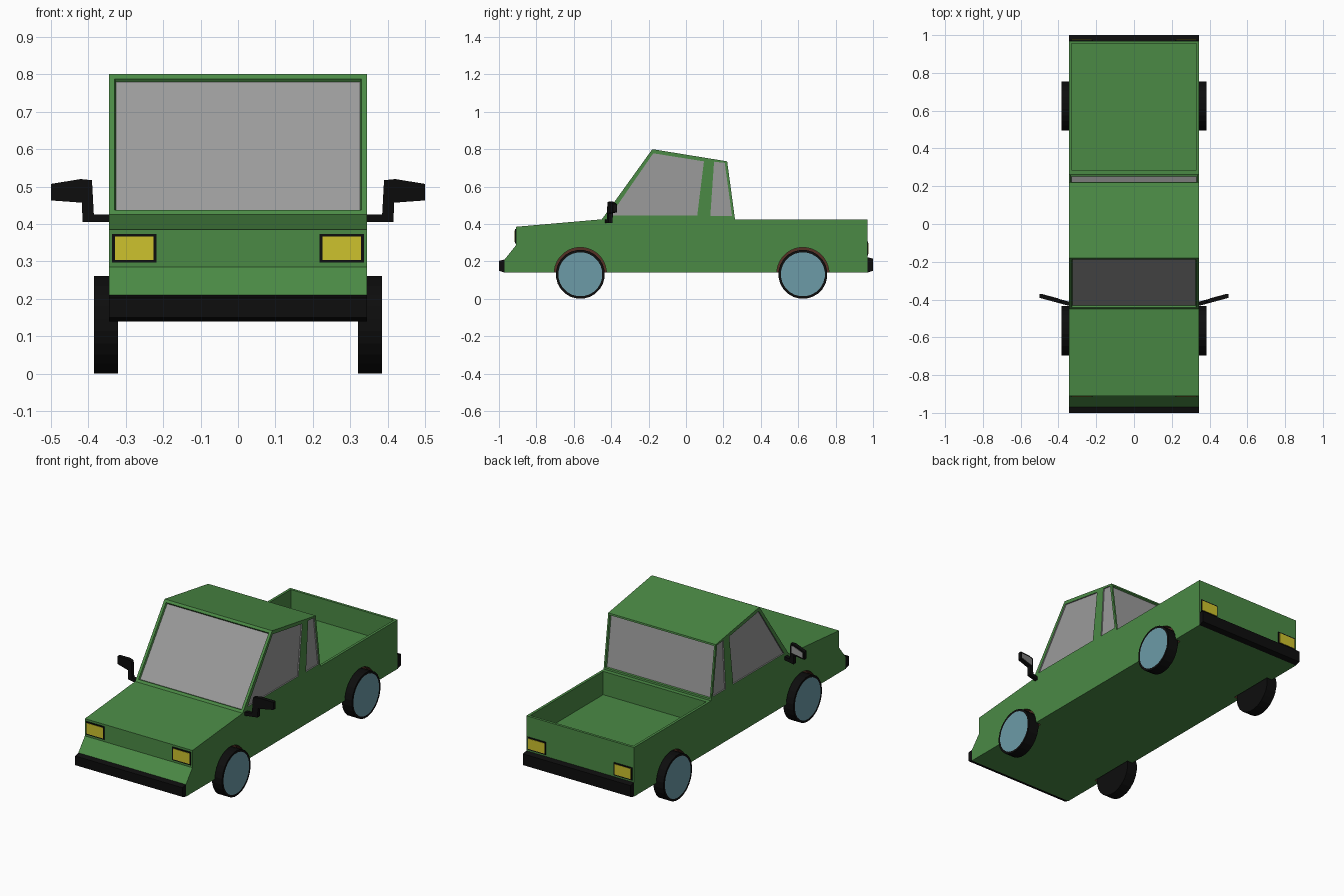
import bpy, bmesh, math

if "Cube" in bpy.data.objects:
    bpy.data.objects.remove(bpy.data.objects["Cube"])


def material(name, rgb):
    m = bpy.data.materials.new(name)
    m.diffuse_color = (*rgb, 1)
    m.use_nodes = True
    m.node_tree.nodes["Principled BSDF"].inputs["Base Color"].default_value = m.diffuse_color
    return m


GREEN = material("green paint", (0.07, 0.255, 0.06))
GLASS = material("grey glass", (0.33, 0.33, 0.33))
BLACK = material("black rubber", (0.004, 0.004, 0.004))
YELLOW = material("yellow lamp", (0.61, 0.54, 0.026))
BLUE = material("blue hub", (0.15, 0.33, 0.39))
BROWN = material("brown arch", (0.09, 0.03, 0.018))


def prism(bm, pts, a, b, axis="x", mat=0, shear=0.0):
    """Extrude a 2D outline from a to b; returns its two end faces.
    axis x: points are (y, z); axis y: points are (x, z), y sheared along |x|."""
    def co(p, t):
        if axis == "x":
            return (t, p[0], p[1])
        return (p[0], t + shear * abs(p[0]), p[1])
    lo = [bm.verts.new(co(p, a)) for p in pts]
    hi = [bm.verts.new(co(p, b)) for p in pts]
    ends = [bm.faces.new(lo), bm.faces.new(hi)]
    n = len(pts)
    sides = [bm.faces.new((lo[i], lo[(i + 1) % n], hi[(i + 1) % n], hi[i])) for i in range(n)]
    for f in ends + sides:
        f.material_index = mat
    bmesh.ops.recalc_face_normals(bm, faces=ends + sides)
    return ends


def rect(u0, u1, v0, v1):
    return [(u0, v0), (u1, v0), (u1, v1), (u0, v1)]


def circle(cy, cz, r, n=24):
    return [(cy + r * math.cos(2 * math.pi * (i + 0.5) / n),
             cz + r * math.sin(2 * math.pi * (i + 0.5) / n)) for i in range(n)]


def finish(name, bm, mats):
    bm.normal_update()
    me = bpy.data.meshes.new(name)
    bm.to_mesh(me)
    bm.free()
    for m in mats:
        me.materials.append(m)
    ob = bpy.data.objects.new(name, me)
    bpy.context.collection.objects.link(ob)
    return ob


W = 0.345
AXLES = {"front": -0.565, "rear": 0.625}

# Body and cab from one side profile
bm = bmesh.new()
prism(bm, [(-0.97, 0.14), (-0.97, 0.21), (-0.91, 0.285), (-0.91, 0.385), (-0.45, 0.425),
           (-0.18, 0.80), (0.22, 0.735), (0.262, 0.425), (0.97, 0.425), (0.97, 0.14)], -W, W)
bm.normal_update()
# Windscreen and rear window: inset, then sunk
panes = [f for f in bm.faces if 0.5 < f.calc_center_median().z < 0.7 and abs(f.normal.x) < 0.1]
for f in panes:
    edge = 0.022 if f.normal.y < 0 else 0.014
    bmesh.ops.inset_individual(bm, faces=[f], thickness=edge)
    bmesh.ops.inset_individual(bm, faces=[f], thickness=0.005, depth=-0.01)
    f.material_index = 1
body = finish("body", bm, [GREEN, GLASS, BROWN])

# Cutter for the load bed, wheel arches and side window recesses
bm = bmesh.new()
prism(bm, rect(0.287, 0.955, 0.29, 0.6), -0.33, 0.33)
for s in (-1, 1):
    for y in AXLES.values():
        prism(bm, circle(y, 0.135, 0.14, 32), s * 0.31, s * 0.40, mat=2)
    prism(bm, [(-0.405, 0.445), (-0.175, 0.778), (0.096, 0.735), (0.06, 0.445)],
          s * 0.338, s * 0.40, mat=1)
    prism(bm, [(0.13, 0.443), (0.15, 0.733), (0.207, 0.727), (0.246, 0.443)],
          s * 0.338, s * 0.40, mat=1)
cutter = finish("body_cutter", bm, [GREEN, GLASS, BROWN])
cutter.hide_render = True
cutter.display_type = 'WIRE'
mod = body.modifiers.new("recesses", 'BOOLEAN')
mod.operation = 'DIFFERENCE'
mod.solver = 'EXACT'
mod.object = cutter

# Bumpers
for name, y0, y1, top in (("front_bumper", -0.97, -1.0, 0.21), ("rear_bumper", 0.97, 1.0, 0.222)):
    bm = bmesh.new()
    prism(bm, [(y0, 0.14), (y1, 0.15), (y1, top - 0.007), (y0, top)], -W, W)
    finish(name, bm, [BLACK])

for s, side in ((1, "right"), (-1, "left")):
    # Wheels with hub discs
    for end, y in AXLES.items():
        bm = bmesh.new()
        outer = prism(bm, circle(y, 0.131, 0.131), s * 0.32, s * 0.385)[1]
        bm.normal_update()
        bmesh.ops.inset_individual(bm, faces=[outer], thickness=0.013)
        outer.material_index = 1
        finish(f"{end}_{side}_wheel", bm, [BLACK, BLUE])

    # Lamps: black frame plate with a yellow lens
    for name, y, d, z0, z1 in (("headlight", -0.91, -1, 0.297, 0.373),
                               ("tail_light", 0.97, 1, 0.232, 0.306)):
        bm = bmesh.new()
        prism(bm, rect(s * 0.218, s * 0.336, z0, z1), y, y + d * 0.004, "y")
        prism(bm, rect(s * 0.225, s * 0.329, z0 + 0.007, z1 - 0.007),
              y, y + d * 0.006, "y", mat=1)
        finish(f"{side}_{name}", bm, [BLACK, YELLOW])

    # Door mirror swept backwards, with glass on its rear face
    bm = bmesh.new()
    shape = [(0.34, 0.405), (0.415, 0.405), (0.417, 0.457), (0.50, 0.463), (0.50, 0.507),
             (0.42, 0.52), (0.39, 0.517), (0.385, 0.425), (0.34, 0.425)]
    prism(bm, [(s * x, z) for x, z in shape], -0.526, -0.504, "y", shear=0.27)
    pane = [(0.40, 0.468), (0.49, 0.471), (0.49, 0.499), (0.42, 0.51), (0.40, 0.508)]
    prism(bm, [(s * x, z) for x, z in pane], -0.506, -0.502, "y", mat=1, shear=0.27)
    finish(f"{side}_mirror", bm, [BLACK, GLASS])
